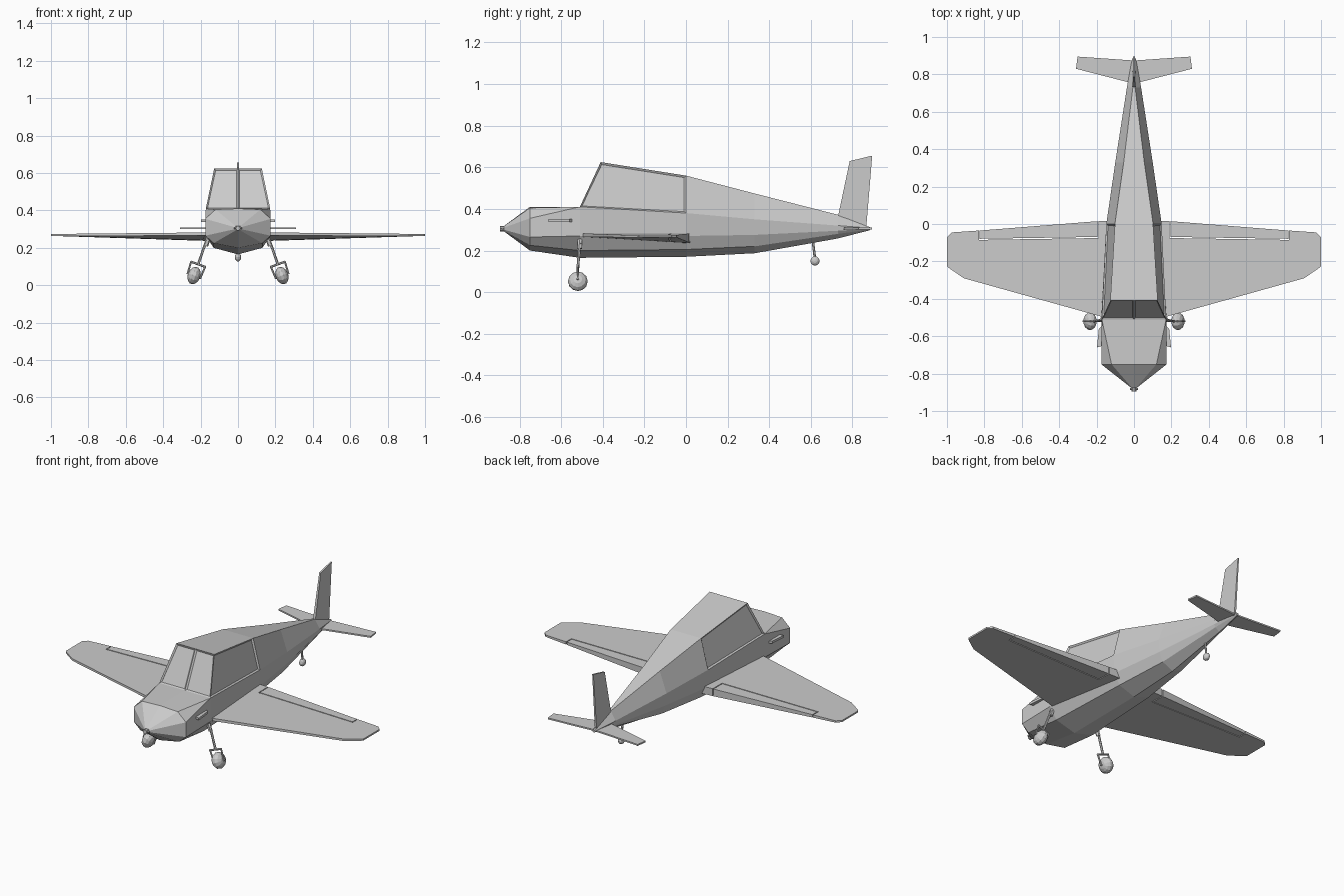
import bpy, bmesh, math
from mathutils import Vector, Matrix

if "Cube" in bpy.data.objects:
    bpy.data.objects.remove(bpy.data.objects["Cube"])


def finish(name, bm):
    bmesh.ops.recalc_face_normals(bm, faces=bm.faces)
    me = bpy.data.meshes.new(name)
    bm.to_mesh(me)
    bm.free()
    ob = bpy.data.objects.new(name, me)
    bpy.context.collection.objects.link(ob)
    return ob


def loft(bm, rings):
    """Skin closed rings and cap both ends."""
    vs = [[bm.verts.new(p) for p in r] for r in rings]
    n = len(vs[0])
    for a, b in zip(vs, vs[1:]):
        for i in range(n):
            bm.faces.new((a[i], a[(i + 1) % n], b[(i + 1) % n], b[i]))
    bm.faces.new(vs[0])
    bm.faces.new(vs[-1])


def solid(name, bottom, top):
    bm = bmesh.new()
    loft(bm, [bottom, top])
    return finish(name, bm)


def rod(name, a, b, r1, r2=None, sides=6):
    a, b = Vector(a), Vector(b)
    d = b - a
    bm = bmesh.new()
    m = Matrix.Translation((a + b) / 2) @ d.to_track_quat('Z', 'Y').to_matrix().to_4x4()
    bmesh.ops.create_cone(bm, cap_ends=True, segments=sides, radius1=r1,
                          radius2=r1 if r2 is None else r2, depth=d.length, matrix=m)
    return finish(name, bm)


def wheel(name, center, radius, width, tilt):
    bm = bmesh.new()
    m = (Matrix.Translation(center) @ Matrix.Rotation(tilt, 4, 'Y')
         @ Matrix.Rotation(math.pi / 2, 4, 'Y') @ Matrix.Diagonal((radius, radius, width / 2, 1)))
    bmesh.ops.create_uvsphere(bm, u_segments=12, v_segments=7, radius=1, matrix=m)
    return finish(name, bm)


# Fuselage half sections: top centre, roof, belt, side, chine, keel
windscreen_base = (0.172, -0.51, 0.41)


def section(y, roof, belt, side, chine, keel, ridge=None):
    return [(0, y, ridge or roof[1])] + [(x, y, z) for x, z in (roof, belt, side, chine)] + [(0, y, keel)]


cowl = section(-0.51, (0.17, 0.41), (0.17, 0.41), (0.175, 0.27), (0.13, 0.20), 0.165)
cowl[1] = cowl[2] = windscreen_base
cabin = list(cowl)
cabin[0], cabin[1] = (0, -0.41, 0.625), (0.127, -0.41, 0.625)
halves = [
    section(-0.875, (0.012, 0.316), (0.016, 0.31), (0.016, 0.30), (0.010, 0.294), 0.292, 0.318),
    section(-0.75, (0.12, 0.405), (0.175, 0.355), (0.175, 0.265), (0.13, 0.225), 0.20, 0.41),
    cowl, cabin,
    section(0.0, (0.102, 0.56), (0.148, 0.38), (0.138, 0.27), (0.105, 0.205), 0.17),
    section(0.33, (0.055, 0.474), (0.100, 0.35), (0.094, 0.275), (0.07, 0.22), 0.187),
    section(0.73, (0.006, 0.372), (0.038, 0.32), (0.036, 0.295), (0.026, 0.28), 0.258),
    section(0.885, (0.004, 0.312), (0.010, 0.308), (0.010, 0.304), (0.006, 0.301), 0.298),
]
bm = bmesh.new()
loft(bm, [h + [(-x, y, z) for x, y, z in h[-2:0:-1]] for h in halves])
bmesh.ops.remove_doubles(bm, verts=bm.verts, dist=0.0005)
bmesh.ops.dissolve_degenerate(bm, edges=bm.edges, dist=0.0005)
bmesh.ops.recalc_face_normals(bm, faces=bm.faces)
# Recessed windscreen panes and side windows
panes = []
for f in bm.faces:
    c = f.calc_center_median()
    screen = -0.5 < c.y < -0.42 and c.z > 0.45
    side = -0.4 < c.y < -0.1 and c.z > 0.42 and abs(c.x) > 0.1
    if screen or side:
        panes.append(f)
bmesh.ops.inset_individual(bm, faces=panes, thickness=0.012, depth=-0.008)
finish("fuselage", bm)

# Propeller hub
rod("propeller_hub", (0, -0.895, 0.305), (0, -0.87, 0.305), 0.013, sides=8)
rod("hub_pin", (-0.022, -0.882, 0.305), (0.022, -0.882, 0.305), 0.005)


# Wing surfaces: thin at the leading edge and tip, thick at the root trailing edge
def wing_z(x, y):
    t = min(max((x - 0.1) / 0.9, 0), 1)
    c = min(max((y + 0.52) / 0.5, 0), 1)
    return (0.268 - 0.033 * c) * (1 - t) + 0.264 * t, 0.283 * (1 - t) + 0.274 * t


def wing_part(name, outline, s):
    solid(name, [(s * x, y, wing_z(x, y)[0]) for x, y in outline],
          [(s * x, y, wing_z(x, y)[1]) for x, y in outline])


wing = [(0.08, -0.52), (0.175, -0.495), (0.91, -0.29), (0.99, -0.235), (1.0, -0.225),
        (1.0, -0.07), (0.975, -0.045), (0.83, -0.035), (0.83, -0.085), (0.19, -0.075),
        (0.19, 0.015), (0.08, 0.02)]
flap = [(0.195, -0.069), (0.825, -0.079), (0.825, -0.035), (0.195, 0.015)]
tailplane = [(0.0, 0.75), (0.31, 0.83), (0.302, 0.895), (0.015, 0.875), (0.0, 0.875)]

for s, tag in ((-1, "left"), (1, "right")):
    wing_part(tag + "_wing", wing, s)
    wing_part(tag + "_flap", flap, s)
    solid(tag + "_tailplane", [(s * x, y, 0.301) for x, y in tailplane],
          [(s * x, y, 0.310) for x, y in tailplane])
    # Exhaust fairing on the cowl side
    solid(tag + "_exhaust",
          [(s * x, y, 0.338) for x, y in ((0.165, -0.65), (0.198, -0.66), (0.188, -0.56), (0.165, -0.54))],
          [(s * x, y, 0.352) for x, y in ((0.165, -0.65), (0.198, -0.66), (0.188, -0.56), (0.165, -0.54))])

    # Main gear: strut, fork and tilted wheel
    tilt = math.radians(-20) * s
    hub = Vector((s * 0.235, -0.52, 0.052))
    rot = Matrix.Rotation(tilt, 3, 'Y')
    at = lambda x, z: hub + rot @ Vector((x, 0, z))
    rod(tag + "_gear_strut", (s * 0.165, -0.51, 0.25), at(0, 0.066), 0.007)
    rod(tag + "_gear_mount", (s * 0.15, -0.51, 0.275), (s * 0.172, -0.51, 0.21), 0.012)
    rod(tag + "_fork_bridge", at(-0.042, 0.064), at(0.042, 0.064), 0.006)
    for k in (-1, 1):
        rod(tag + "_fork_arm", at(k * 0.04, 0.066), at(k * 0.036, -0.004), 0.005)
    rod(tag + "_axle", at(-0.04, 0), at(0.04, 0), 0.006)
    wheel(tag + "_wheel", hub, 0.048, 0.068, tilt)

# Tail fin, thinner towards the top
fin = [(0.72, 0.34, 0.008), (0.733, 0.375, 0.008), (0.787, 0.63, 0.005),
       (0.895, 0.656, 0.004), (0.866, 0.305, 0.006)]
solid("tail_fin", [(-w, y, z) for y, z, w in fin], [(w, y, z) for y, z, w in fin])

# Tail wheel
rod("tail_strut", (0, 0.608, 0.26), (0, 0.62, 0.16), 0.006)
wheel("tail_wheel", Vector((0, 0.62, 0.15)), 0.023, 0.034, 0)
